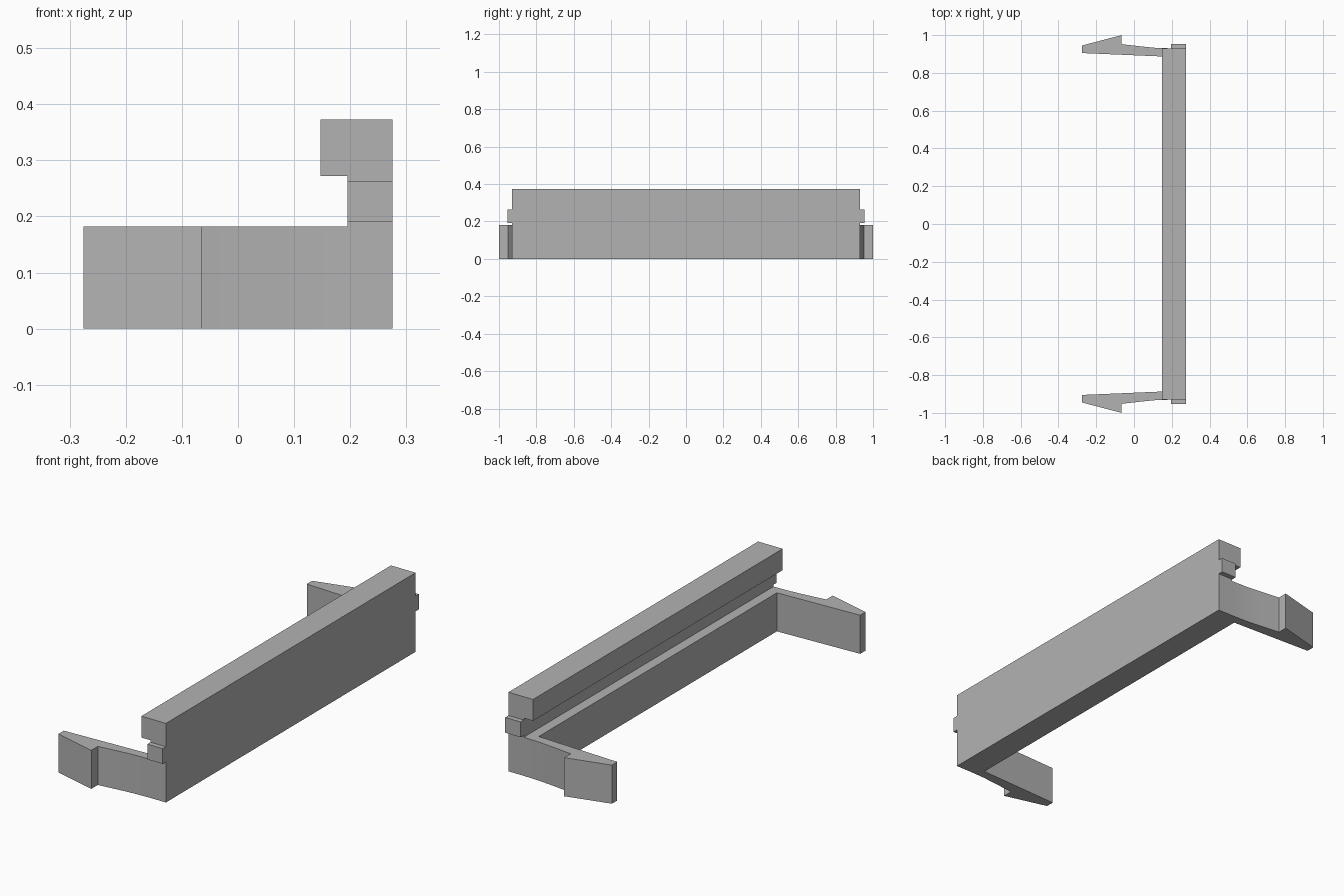
import bpy, bmesh, math
from mathutils import Vector

cube = bpy.data.objects.get("Cube")
if cube:
    bpy.data.objects.remove(cube, do_unlink=True)

GREY = (0.45, 0.45, 0.45, 1.0)
mat = bpy.data.materials.new("plain grey")
mat.use_nodes = True
mat.diffuse_color = GREY
mat.node_tree.nodes["Principled BSDF"].inputs["Base Color"].default_value = GREY

HALF = 0.93      # half length of the bar
LEDGE = 0.182    # height of the lower wall and arms
FRONT, BACK, NECK = 0.275, 0.147, 0.195


def prism(name, outline, sweep):
    """Extrude a closed flat outline along the sweep vector."""
    bm = bmesh.new()
    face = bm.faces.new([bm.verts.new(p) for p in outline])
    ext = bmesh.ops.extrude_face_region(bm, geom=[face], use_keep_orig=True)
    moved = [v for v in ext["geom"] if isinstance(v, bmesh.types.BMVert)]
    bmesh.ops.translate(bm, verts=moved, vec=Vector(sweep))
    bmesh.ops.recalc_face_normals(bm, faces=bm.faces)
    mesh = bpy.data.meshes.new(name)
    bm.to_mesh(mesh)
    bm.free()
    mesh.materials.append(mat)
    obj = bpy.data.objects.new(name, mesh)
    bpy.context.collection.objects.link(obj)
    return obj


# Lower wall with its two barbed spring arms, as one U-shaped plan
side = [(FRONT, HALF), (0.19, HALF), (0.11, 0.933), (0.03, 0.941),
        (-0.065, 0.952), (-0.065, 1.0), (-0.275, 0.945),
        (-0.275, 0.905), (BACK, 0.887)]
plan = side + [(x, -y) for x, y in reversed(side)]
base = prism("wall_with_clip_arms", [(x, y, 0) for x, y in plan], (0, 0, LEDGE))
bpy.ops.object.select_all(action="DESELECT")
base.select_set(True)
bpy.context.view_layer.objects.active = base
bpy.ops.object.shade_smooth_by_angle(angle=math.radians(20))

# Narrow neck and overhanging head rail
rail = [(FRONT, LEDGE), (FRONT, 0.373), (BACK, 0.373),
        (BACK, 0.272), (NECK, 0.272), (NECK, LEDGE)]
prism("head_rail", [(x, -HALF, z) for x, z in rail], (0, 2 * HALF, 0))

# Small locating lug on each end of the neck
lug = [(NECK, 0.191), (FRONT, 0.191), (FRONT, 0.263), (NECK, 0.263)]
for name, s in (("front_lug", -1), ("back_lug", 1)):
    prism(name, [(x, s * HALF, z) for x, z in lug], (0, s * 0.024, 0))
